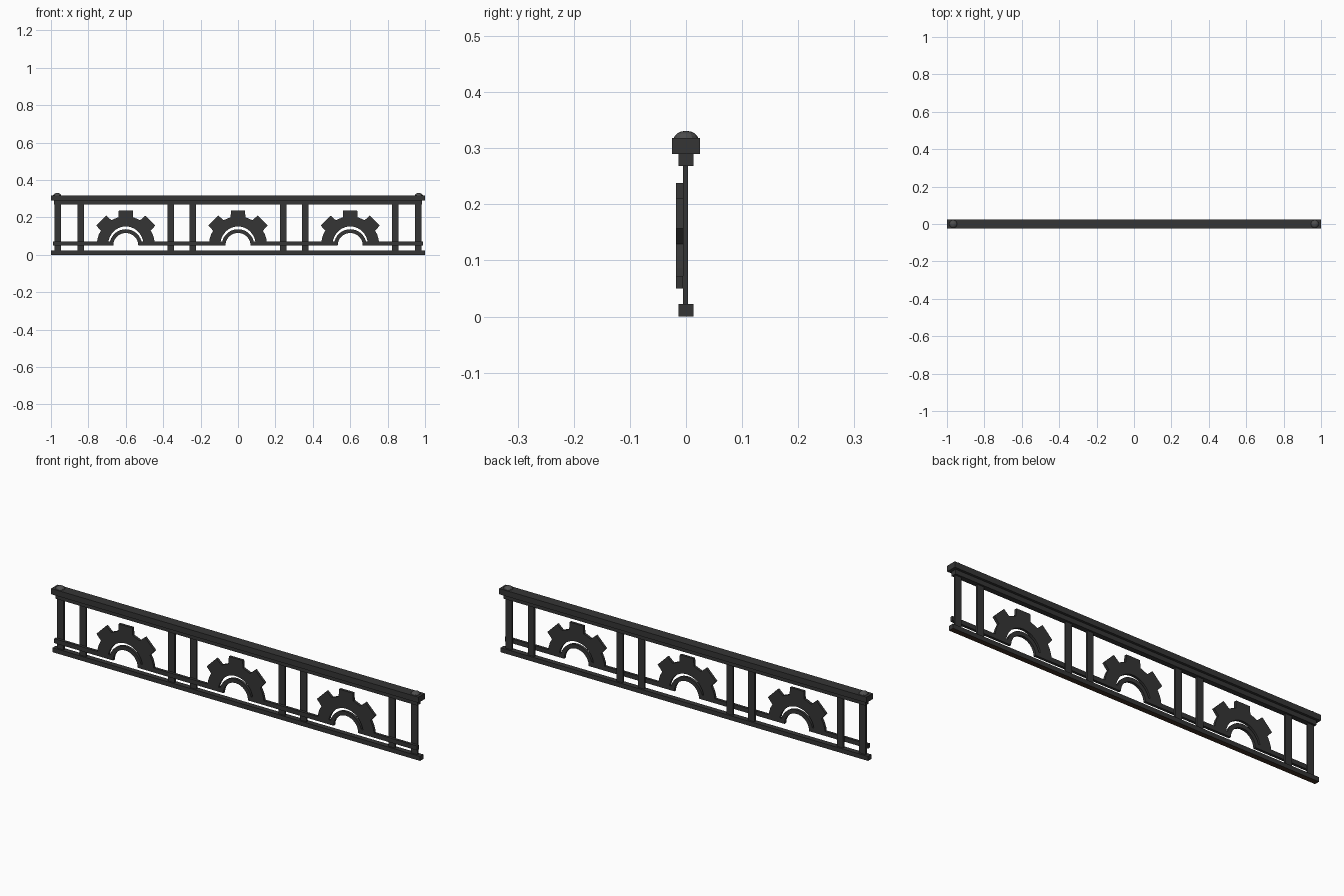
import bpy, bmesh, math

if "Cube" in bpy.data.objects:
    bpy.data.objects.remove(bpy.data.objects["Cube"])


def material(name, rgb):
    m = bpy.data.materials.new(name)
    m.diffuse_color = (*rgb, 1)
    m.use_nodes = True
    m.node_tree.nodes["Principled BSDF"].inputs["Base Color"].default_value = m.diffuse_color
    return m


IRON = material("dark iron", (0.036, 0.036, 0.036))
STEEL = material("bolt steel", (0.075, 0.075, 0.075))
RUST = material("dark rust brown", (0.05, 0.03, 0.018))


def finish(bm, name, mat):
    bmesh.ops.recalc_face_normals(bm, faces=bm.faces)
    me = bpy.data.meshes.new(name)
    bm.to_mesh(me)
    bm.free()
    me.materials.append(mat)
    ob = bpy.data.objects.new(name, me)
    bpy.context.collection.objects.link(ob)
    return ob


def box(name, x0, x1, y0, y1, z0, z1, mat=IRON):
    bm = bmesh.new()
    bmesh.ops.create_cube(bm, size=1)
    for v in bm.verts:
        v.co.x = x0 if v.co.x < 0 else x1
        v.co.y = y0 if v.co.y < 0 else y1
        v.co.z = z0 if v.co.z < 0 else z1
    return finish(bm, name, mat)


def plate(name, pts, y0, y1):
    """Extrude an x/z outline from y0 to y1."""
    bm = bmesh.new()
    f = bm.faces.new([bm.verts.new((x, y0, z)) for x, z in pts])
    ext = bmesh.ops.extrude_face_region(bm, geom=[f])
    for v in ext["geom"]:
        if isinstance(v, bmesh.types.BMVert):
            v.co.y = y1
    bmesh.ops.triangulate(bm, faces=[f for f in bm.faces if len(f.verts) > 4])
    return finish(bm, name, IRON)


def polar(cx, cz, r, deg, rz=None):
    a = math.radians(deg)
    return cx + r * math.cos(a), cz + (rz or r) * math.sin(a)


FRONT, BACK = -0.018, -0.005      # depth of the ornament layer
CZ = 0.052                        # gear centre height

# Horizontal rails
box("handrail_cap", -1, 1, -0.025, 0.025, 0.29, 0.318)
box("handrail_base", -0.985, 0.985, -0.013, 0.013, 0.268, 0.29)
bottom = box("bottom_rail", -1, 1, -0.013, 0.013, 0, 0.022)
bottom.data.materials.append(RUST)
for p in bottom.data.polygons:
    if p.normal.z < -0.5:
        p.material_index = 1

# Upright posts: end posts and a pair around each gear
posts = [-0.963, 0.963] + [c + s * 0.241 for c in (-0.6, 0, 0.6) for s in (-1, 1)]
for x in posts:
    box("post", x - 0.0175, x + 0.0175, -0.005, 0.004, 0.02, 0.27)

# Half gears with a thin arch nested inside
for cx in (-0.6, 0, 0.6):
    outline = [(cx + 0.156, 0.05)]
    outline += [polar(cx, CZ, 0.155, a) for a in (5, 13, 21)]
    for t in (45, 90, 135):
        outline += [polar(cx, CZ, r, t + d) for r, d in
                    ((0.154, -15), (0.19, -11.3), (0.19, 11.3), (0.154, 15))]
        if t < 135:
            outline.append(polar(cx, CZ, 0.153, t + 22.5))
    outline += [polar(cx, CZ, 0.155, a) for a in (159, 167, 175)]
    outline += [(cx - 0.156, 0.05), (cx - 0.095, 0.05)]
    outline += [polar(cx, CZ, 0.095, 180 - a * 9, 0.1) for a in range(1, 20)]
    outline.append((cx + 0.095, 0.05))
    plate("half_gear", outline, FRONT, BACK)

    arch = [polar(cx, 0.05, 0.087, a * 9) for a in range(21)]
    arch += [polar(cx, 0.05, 0.067, 180 - a * 9) for a in range(21)]
    plate("inner_arch", arch, FRONT, BACK)

# Lower bar, interrupted by the arches
stops = [-0.988, -0.675, -0.525, -0.075, 0.075, 0.525, 0.675, 0.988]
for x0, x1 in zip(stops[::2], stops[1::2]):
    box("lower_bar", x0, x1, FRONT, BACK, 0.05, 0.072)

# Domed bolts on the handrail ends
for x in (-0.967, 0.967):
    bm = bmesh.new()
    bmesh.ops.create_uvsphere(bm, u_segments=12, v_segments=8, radius=1)
    low = [v for v in bm.verts if v.co.z < -0.01]
    bmesh.ops.delete(bm, geom=low, context='VERTS')
    for v in bm.verts:
        v.co = (x + v.co.x * 0.022, v.co.y * 0.022, 0.316 + v.co.z * 0.015)
    finish(bm, "dome_bolt", STEEL)
